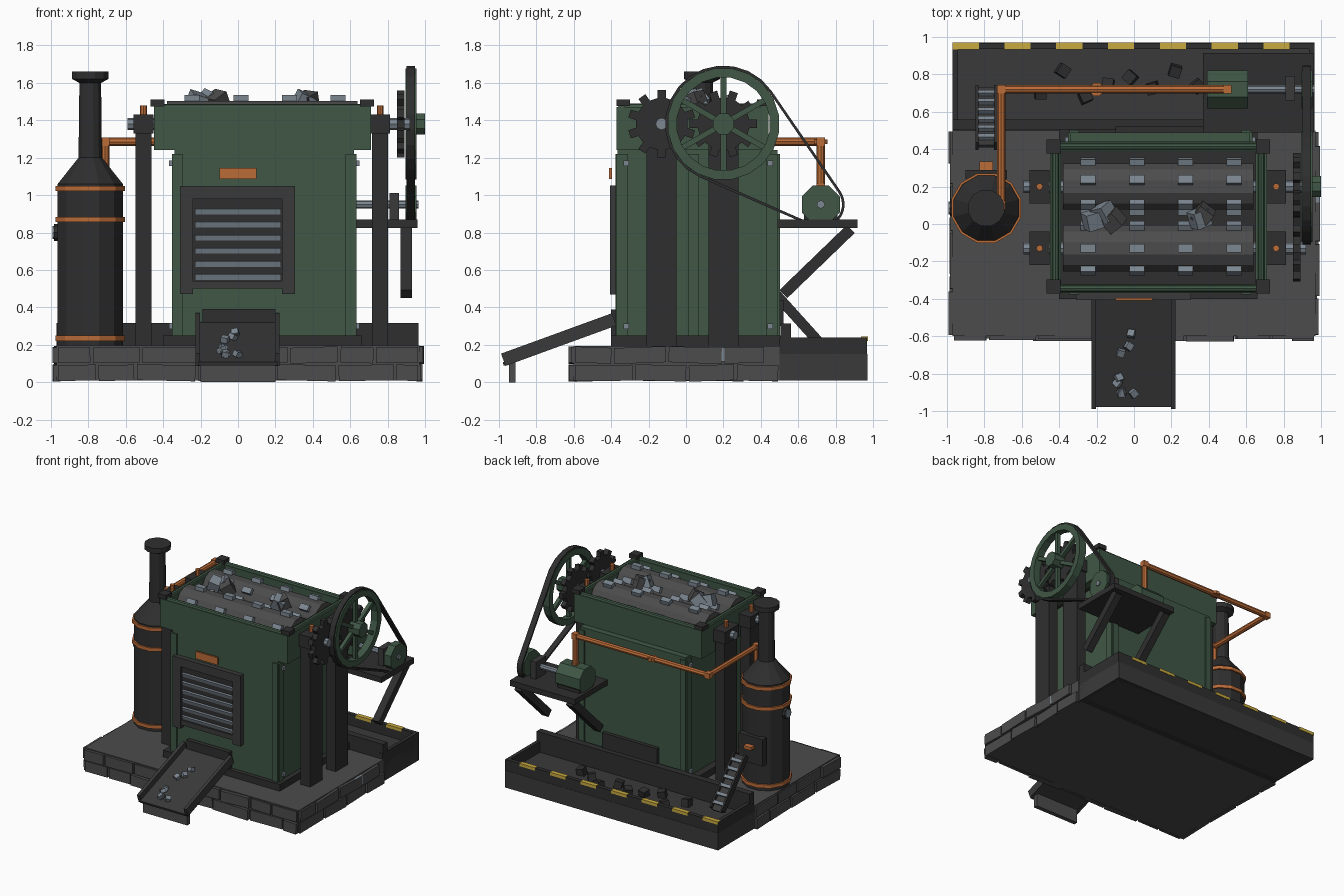
import bpy, bmesh, math, random
from mathutils import Vector, Euler

random.seed(4)
cube = bpy.data.objects.get("Cube")
if cube:
    bpy.data.objects.remove(cube)


def material(name, r, g, b):
    m = bpy.data.materials.new(name)
    m.use_nodes = True
    m.diffuse_color = (r, g, b, 1)
    m.node_tree.nodes["Principled BSDF"].inputs["Base Color"].default_value = (r, g, b, 1)
    return m


green = material("painted green", .05, .095, .06)
iron = material("dark iron", .028, .028, .028)
stone = material("grey stone", .072, .072, .072)
steel = material("light steel", .2, .24, .28)
copper = material("copper", .5, .15, .04)
yellow = material("hazard yellow", .58, .4, .05)
gunmetal = material("gunmetal", .042, .042, .042)


def finish(name, bm, mat):
    bmesh.ops.recalc_face_normals(bm, faces=bm.faces)
    mesh = bpy.data.meshes.new(name)
    bm.to_mesh(mesh)
    bm.free()
    mesh.materials.append(mat)
    ob = bpy.data.objects.new(name, mesh)
    bpy.context.collection.objects.link(ob)
    return ob


def block(name, centre, size, mat, rot=(0, 0, 0)):
    bm = bmesh.new()
    bmesh.ops.create_cube(bm, size=1)
    bmesh.ops.scale(bm, vec=size, verts=bm.verts)
    ob = finish(name, bm, mat)
    ob.location, ob.rotation_euler = centre, rot
    return ob


def box(name, x, y, z, mat):
    """Box from its (low, high) span on each axis."""
    spans = (x, y, z)
    return block(name, [(a + b) / 2 for a, b in spans], [b - a for a, b in spans], mat)


def loft(name, rings, mat, closed=False):
    bm = bmesh.new()
    loops = [[bm.verts.new(p) for p in ring] for ring in rings]
    n = len(loops[0])
    pairs = list(zip(loops, loops[1:]))
    if closed:
        pairs.append((loops[-1], loops[0]))
    else:
        bm.faces.new(loops[0])
        bm.faces.new(loops[-1])
    for a, b in pairs:
        for i in range(n):
            j = (i + 1) % n
            bm.faces.new((a[i], a[j], b[j], b[i]))
    return finish(name, bm, mat)


def lathe(name, centre, profile, sides, mat, axis="Z", closed=False):
    """Spin (radius, height) pairs around an axis through centre."""
    turn = Vector((0, 0, 1)).rotation_difference(
        {"X": Vector((1, 0, 0)), "Y": Vector((0, 1, 0)), "Z": Vector((0, 0, 1))}[axis])
    rings = []
    for r, h in profile:
        angles = [math.tau * (i + .5) / sides for i in range(sides)]
        rings.append([Vector(centre) + turn @ Vector((r * math.cos(a), r * math.sin(a), h)) for a in angles])
    return loft(name, rings, mat, closed)


def rod(name, start, end, r, mat, sides=8):
    start, end = Vector(start), Vector(end)
    turn = (end - start).to_track_quat("Z", "Y")
    circle = [turn @ Vector((r * math.cos(math.tau * i / sides), r * math.sin(math.tau * i / sides), 0))
              for i in range(sides)]
    return loft(name, [[start + c for c in circle], [end + c for c in circle]], mat)


# Stone base with uneven facing blocks
box("base_slab", (-.97, .97), (-.6, .5), (.01, .195), stone)
for low in (.005, .1):
    for side in ("front", "left", "right"):
        pos, end = (-.97, .97) if side == "front" else (-.6, .5)
        while pos < end - .1:
            width = min(random.uniform(.18, .34), end - pos)
            mid, depth = pos + width / 2, random.uniform(.02, .06)
            if side == "front":
                block("facing_stone", (mid, -.6, low + .045), (width - .015, depth, .085), stone,
                      (0, random.uniform(-.04, .04), 0))
            else:
                s = 1 if side == "left" else -1
                block("facing_stone", (s * .97, mid, low + .045), (depth * .8, width - .015, .085), stone,
                      (random.uniform(-.04, .04), 0, 0))
            pos += width
box("base_steel_plate", (.97, .993), (.02, .28), (.11, .185), steel)

# Machine body with plinth, ribs and bolts
box("body_plinth", (-.4, .66), (-.4, .51), (.19, .25), iron)
box("body", (-.34, .62), (-.365, .49), (.25, 1.24), green)
for x in (-.32, .6):
    for y in (-.365, .49):
        box("corner_strip", (x - .025, x + .025), (y - .012, y + .012), (.25, 1.22), green)
for s, x in ((-1, -.34), (1, .62)):
    for y in (-.34, .04, .46):
        box("side_rib", (x - .014, x + .014), (y - .03, y + .03), (.25, 1.22), green)
    for y in (-.32, .45):
        for z in (.3, 1.17):
            block("body_bolt", (x + s * .015, y, z), (.03, .03, .03), steel)
box("rear_hatch", (-.1, .4), (.49, .52), (.3, .44), iron)

# Front grille and name plate
box("grille_panel", (-.24, .24), (-.385, -.36), (.5, 1), iron)
for x in (-.275, .27):
    box("grille_post", (x - .035, x + .035), (-.405, -.36), (.47, 1.05), gunmetal)
box("grille_top", (-.24, .235), (-.405, -.36), (.98, 1.05), gunmetal)
box("grille_bottom", (-.24, .235), (-.4, -.36), (.5, .54), gunmetal)
for i in range(6):
    block("grille_slat", (0, -.39, .563 + i * .07), (.46, .015, .03), steel, (.3, 0, 0))
box("copper_plate", (-.1, .1), (-.41, -.395), (1.085, 1.145), copper)

# Discharge chute
tilt = (math.radians(20), 0, 0)
box("chute_mouth", (-.19, .2), (-.4, -.36), (.25, .39), iron)
block("chute_floor", (0, -.68, .205), (.42, .63, .02), gunmetal, tilt)
for x in (-.215, .21):
    block("chute_wall", (x, -.68, .228), (.025, .63, .07), gunmetal, tilt)
box("chute_leg", (-.2, .2), (-.945, -.91), (0, .11), stone)
for i in range(8):
    y = random.uniform(-.92, -.58)
    block("chute_pebble", (random.uniform(-.1, .1), y, .233 + (y + .68) * .364), (.038, .038, .03),
          steel, (.4, .2, i))

# Hopper
for y in (-.345, .415):
    box("hopper_long_wall", (-.45, .71), (y - .025, y + .025), (1.24, 1.47), green)
    rod("hopper_rim", (-.45, y, 1.47), (.71, y, 1.47), .018, green)
for x in (-.42, .68):
    box("hopper_end_wall", (x - .03, x + .03), (-.36, .43), (1.24, 1.47), green)
    rod("hopper_rim", (x, -.36, 1.47), (x, .43, 1.47), .018, green)
box("hopper_floor", (-.43, .69), (-.35, .42), (1.24, 1.26), iron)
for x in (-.43, .69):
    for y in (-.335, .415):
        box("hopper_corner", (x - .037, x + .037), (y - .037, y + .037), (1.475, 1.51), iron)

# Toothed crushing rollers, shafts, gears, bearings
axle = 1.38
for y, phase in ((-.13, 30), (.2, 15)):
    lathe("roller", (0, y, axle), [(.128, -.38), (.128, .64)], 12, stone, "X")
    rod("roller_shaft", (-.59, y, axle), (.92, y, axle), .033, steel)
    for row in range(6):
        a = math.radians(phase + row * 60)
        for col in range(4):
            block("roller_tooth", (-.245 + col * .26, y + .13 * math.cos(a), axle + .13 * math.sin(a)),
                  (.08, .05, .045), steel, (a, 0, 0))
    lathe("gear", (.87, y, axle), [(.14, -.02), (.14, .02)], 20, iron, "X")
    for i in range(10):
        a = math.tau * (i + (.5 if y < 0 else 0)) / 10
        block("gear_tooth", (.87, y + .155 * math.cos(a), axle + .155 * math.sin(a)),
              (.04, .05, .045), iron, (a, 0, 0))
    for x in (-.505, .76):
        box("bearing_column", (x - .043, x + .043), (y - .08, y + .08), (.19, 1.34), iron)
        box("bearing_block", (x - .053, x + .053), (y - .09, y + .09), (1.33, 1.43), iron)
        rod("oiler", (x, y, 1.43), (x, y, 1.48), .018, copper)
for x, y, turn in ((-.22, .02, .3), (-.16, .06, .7), (-.11, .02, 1), (.35, .03, .4), (.37, .05, 1.2)):
    block("ore_lump", (x, y, 1.5), (.09, .09, .09), stone if x in (-.11, .37) else steel, (.3, turn, turn))

# Flywheel, motor and belt
hub, drive = Vector((.2, axle)), Vector((.72, .95))
lathe("flywheel_rim", (.925, *hub), [(.25, -.03), (.3, -.03), (.3, .03), (.25, .03)], 20, green, "X", True)
lathe("flywheel_hub", (.94, *hub), [(.06, -.04), (.06, .06)], 8, green, "X")
for i in range(6):
    a = math.tau * i / 6
    block("flywheel_spoke", (.925, hub.x + .15 * math.sin(a), hub.y + .15 * math.cos(a)),
          (.03, .03, .22), green, (-a, 0, 0))
gap = drive - hub
heading = math.atan2(gap.y, gap.x)
wrap = math.acos(.185 / gap.length)


def belt_loop(x, grow):
    points = []
    for c, r, start, sweep in ((hub, .298, heading + wrap, math.tau - 2 * wrap),
                               (drive, .113, heading - wrap, 2 * wrap)):
        for i in range(15):
            a = start + sweep * i / 14
            points.append((x, c.x + (r + grow) * math.cos(a), c.y + (r + grow) * math.sin(a)))
    return points


loft("drive_belt", [belt_loop(.9, 0), belt_loop(.9, .014), belt_loop(.945, .014), belt_loop(.945, 0)], iron, True)
lathe("motor_pulley", (.925, *drive), [(.11, -.03), (.11, .03)], 8, green, "X")
lathe("motor", (.5, *drive), [(.11, -.11), (.11, .11)], 8, green, "X")
rod("motor_shaft", (.6, *drive), (.965, *drive), .022, steel)
box("shaft_support", (.81, .86), (.66, .79), (.87, 1.01), gunmetal)
box("motor_foot", (.4, .6), (.63, .81), (.865, .9), iron)
box("motor_platform", (.37, .96), (.49, .915), (.825, .87), iron)
for x in (.43, .9):
    block("platform_strut", (x, .7, .645), (.06, .5, .06), iron, (math.radians(44), 0, 0))

# Fuel trough with hazard edge
box("trough_floor", (-.97, .965), (.5, .97), (.01, .15), gunmetal)
box("trough_front_wall", (-.97, .965), (.505, .56), (.01, .315), iron)
box("trough_rear_wall", (-.97, .965), (.935, .968), (.01, .24), iron)
for x in (-.955, .95):
    box("trough_end_wall", (x - .015, x + .015), (.5, .968), (.01, .24), iron)
for i in range(7):
    x = -.97 + i * .277
    box("hazard_stripe", (x, x + .14), (.934, .971), (.22, .244), yellow)
for i in range(9):
    block("coal_lump", (-.5 + i * .12, random.uniform(.66, .82), .175), (.06, .06, .06), iron, (.2, .1, i))

# Boiler with chimney, bands and gauge
bx, by = -.79, .085
lathe("boiler", (bx, by, 0), [(.18, .195), (.18, 1.06), (.065, 1.2), (.06, 1.6), (.1, 1.62), (.1, 1.66)], 12, iron)
bpy.data.objects["boiler"].data.update()
for z in (.235, .87, 1.035):
    lathe("boiler_band", (bx, by, z), [(.192, -.014), (.192, .014)], 12, copper)
rod("gauge", (-.94, by, .8), (-.985, by, .8), .045, iron)
rod("gauge_face", (-.98, by, .8), (-.993, by, .8), .035, steel)

# Firebox door and feed conveyor
box("firebox_frame", (-.9, -.68), (.24, .29), (.42, .64), iron)
block("firebox_handle", (bx, .31, .56), (.07, .05, .025), copper)
lift = (math.radians(-48), 0, 0)
block("conveyor_bed", (bx, .57, .36), (.085, .46, .02), gunmetal, lift)
for x in (-.05, .05):
    block("conveyor_rail", (bx + x, .57, .37), (.015, .46, .055), iron, lift)
for i in range(6):
    y = .45 + i * .047
    block("conveyor_rung", (bx, y + .015, .375 + (.57 - y) * 1.11), (.085, .025, .025), steel, lift)

# Copper steam pipe
route = [(-.71, .1, 1.1), (-.71, .1, 1.285), (-.71, .72, 1.285), (.5, .72, 1.285), (.5, .72, 1.04)]
for start, end in zip(route, route[1:]):
    rod("steam_pipe", start, end, .022, copper)
for corner in route[1:]:
    block("pipe_elbow", corner, (.045, .045, .045), copper)
lathe("pipe_valve", (-.2, .72, 1.285), [(.038, -.012), (.038, .012)], 8, copper)
